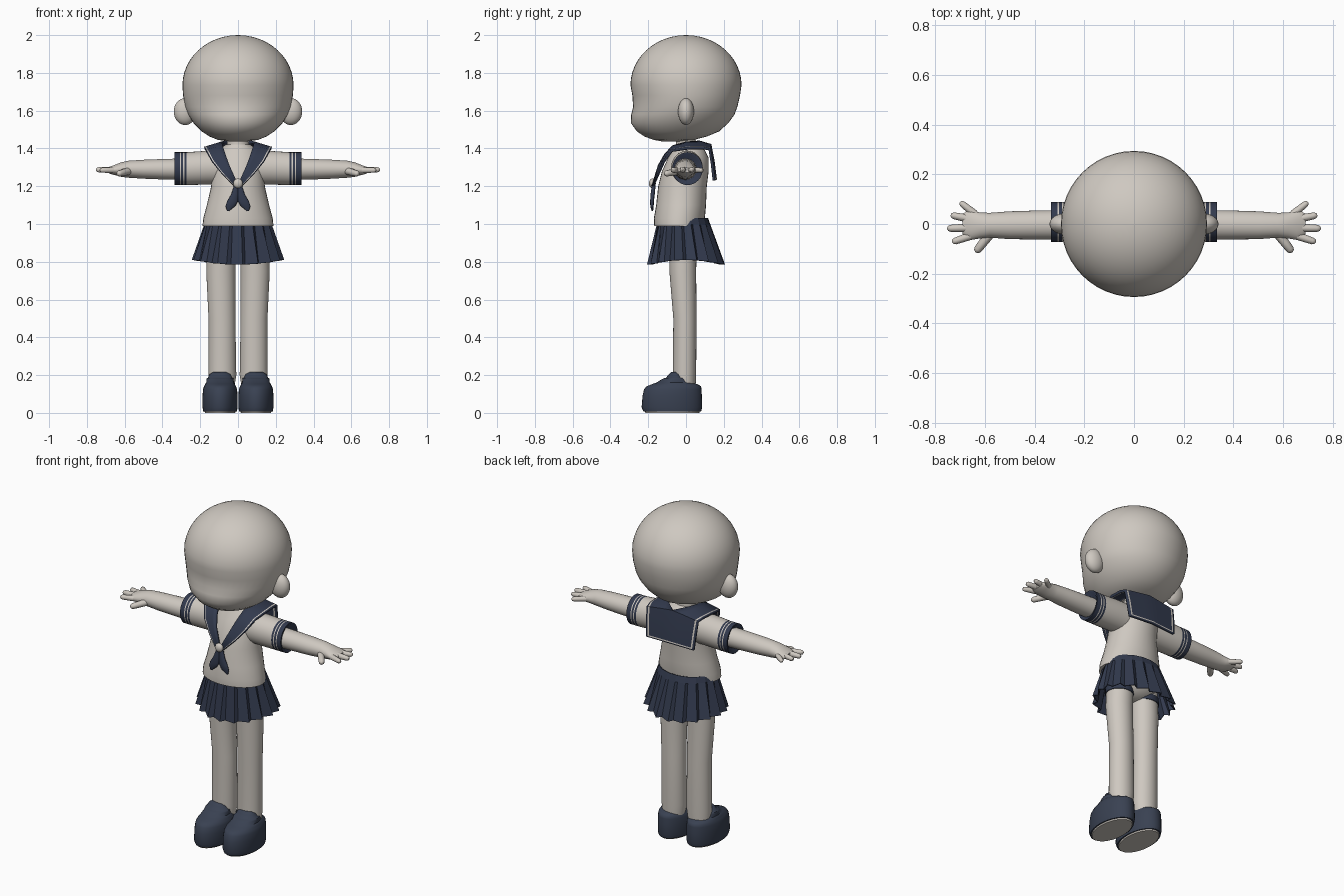
import bpy, bmesh, math
from mathutils import Vector

cube = bpy.data.objects.get("Cube")
if cube:
    bpy.data.objects.remove(cube, do_unlink=True)


def material(name, rgb):
    m = bpy.data.materials.new(name)
    m.use_nodes = True
    m.diffuse_color = (*rgb, 1)
    m.node_tree.nodes["Principled BSDF"].inputs["Base Color"].default_value = (*rgb, 1)
    return m


CREAM = material("warm_cream", (0.62, 0.58, 0.53))
NAVY = material("navy_cloth", (0.032, 0.042, 0.075))
SHOE = material("navy_leather", (0.041, 0.053, 0.084))


def finish(bm, name, mats, mirror=False, smooth=True, thick=0):
    bmesh.ops.recalc_face_normals(bm, faces=bm.faces)
    me = bpy.data.meshes.new(name)
    bm.to_mesh(me)
    bm.free()
    for m in mats:
        me.materials.append(m)
    if smooth:
        me.polygons.foreach_set("use_smooth", [True] * len(me.polygons))
        me.set_sharp_from_angle(angle=math.radians(50))
    ob = bpy.data.objects.new(name, me)
    bpy.context.collection.objects.link(ob)
    if mirror:
        ob.modifiers.new("mirror", "MIRROR").use_clip = True
    if thick:
        sol = ob.modifiers.new("thickness", "SOLIDIFY")
        sol.thickness, sol.offset = thick, 0
    return ob


def loft(name, rings, mats, axis="z", mirror=False, stripes=None, segs=32):
    """Rings are (position on axis, two centres, two radii), joined and capped."""
    bm = bmesh.new()
    loops = []
    for p, c1, c2, r1, r2 in rings:
        loop = []
        for i in range(segs):
            a = math.tau * i / segs
            u, v = c1 + r1 * math.cos(a), c2 + r2 * math.sin(a)
            loop.append(bm.verts.new((p, u, v) if axis == "x" else (u, v, p)))
        loops.append(loop)
    for k, (lo, hi) in enumerate(zip(loops, loops[1:])):
        for i in range(segs):
            j = (i + 1) % segs
            f = bm.faces.new((lo[i], lo[j], hi[j], hi[i]))
            f.material_index = stripes[k] if stripes else 0
    for k, loop in ((0, loops[0]), (-1, loops[-1])):
        bm.faces.new(loop).material_index = stripes[k] if stripes else 0
    return finish(bm, name, mats, mirror)


def depth_rings(rows, cx=0):
    """Rows of (z, front y, back y, half width) as loft rings."""
    return [(z, cx, (f + b) / 2, w, (b - f) / 2) for z, f, b, w in rows]


def ellipsoid(name, centre, radii, mat, mirror=False):
    bm = bmesh.new()
    bmesh.ops.create_uvsphere(bm, u_segments=32, v_segments=16, radius=1)
    for v in bm.verts:
        v.co = Vector([c + r * q for c, r, q in zip(centre, radii, v.co)])
    return finish(bm, name, [mat], mirror)


# Head: chin and cheeks from a profile, then a round crown
head = [(1.436, -.12, -.02, .04), (1.445, -.17, .04, .105), (1.463, -.22, .11, .15),
        (1.49, -.26, .175, .192), (1.535, -.292, .225, .236), (1.58, -.29, .257, .264),
        (1.62, -.28, .272, .28), (1.68, -.284, .286, .291)]
for k in range(13):
    a = math.pi / 2 * k / 12.1
    r = .294 * math.cos(a)
    head.append((1.735 + .265 * math.sin(a), -r, r, r))
loft("head", depth_rings(head), [CREAM], segs=48)
ellipsoid("ears", (.28, 0, 1.595), (.06, .042, .071), CREAM, True)
loft("neck", [(1.36, 0, 0, .06, .055), (1.48, 0, 0, .055, .05)], [CREAM])

# Blouse body and sleeves with striped cuffs
loft("blouse", depth_rings([
    (.99, -.168, .092, .188), (1.03, -.17, .1, .184), (1.1, -.158, .106, .165),
    (1.2, -.147, .11, .142), (1.28, -.127, .12, .137), (1.35, -.095, .12, .13),
    (1.39, -.07, .1, .11), (1.42, -.055, .07, .065)]), [CREAM])
cuff = [.272, .284, .29, .302, .308, .335]
sleeve = [(.05, .005, 1.3, .08, .09), (.17, .005, 1.298, .084, .089)]
sleeve += [(x, .008, 1.293, .081, .087) for x in cuff]
sleeve += [(.335, .008, 1.293, .072, .078), (.31, .008, 1.293, .05, .05)]
loft("sleeves", sleeve, [CREAM, NAVY], "x", True, [0, 0, 1, 0, 1, 0, 1, 1, 1])

# Arms, palms and fingers
loft("arms", [
    (.25, -.003, 1.29, .06, .058), (.4, -.004, 1.29, .058, .054), (.5, -.005, 1.29, .056, .05),
    (.58, -.005, 1.29, .05, .045), (.62, -.006, 1.288, .052, .038), (.655, -.004, 1.286, .06, .026),
    (.675, -.002, 1.285, .054, .02), (.69, 0, 1.285, .04, .013)], [CREAM], "x", True)


def finger(name, base, tip, radius):
    cu = bpy.data.curves.new(name, "CURVE")
    cu.dimensions = "3D"
    cu.bevel_depth, cu.bevel_resolution, cu.use_fill_caps = radius, 3, True
    sp = cu.splines.new("POLY")
    steps = [(0, 1.1), (.5, 1), (.85, .9), (.96, .65), (1, .25)]
    sp.points.add(len(steps) - 1)
    for pt, (t, r) in zip(sp.points, steps):
        pt.co = (*Vector(base).lerp(Vector(tip), t), 1)
        pt.radius = r
    cu.materials.append(CREAM)
    ob = bpy.data.objects.new(name, cu)
    bpy.context.collection.objects.link(ob)
    ob.modifiers.new("mirror", "MIRROR")


finger("thumbs", (.58, -.04, 1.28), (.637, -.113, 1.265), .018)
finger("index_fingers", (.65, -.045, 1.285), (.732, -.073, 1.285), .015)
finger("middle_fingers", (.65, -.015, 1.287), (.752, -.018, 1.287), .016)
finger("ring_fingers", (.65, .018, 1.287), (.738, .036, 1.287), .015)
finger("little_fingers", (.64, .04, 1.285), (.7, .088, 1.285), .014)

# Sailor collar: inner and outer edge pairs from the knot over the shoulder to the back
pairs = [((.004, -.17, 1.22), (.02, -.176, 1.2)), ((.045, -.142, 1.31), (.085, -.147, 1.265)),
         ((.065, -.11, 1.365), (.138, -.118, 1.33)), ((.08, -.07, 1.41), (.17, -.075, 1.388)),
         ((.085, 0, 1.43), (.178, .02, 1.402)), ((.07, .07, 1.435), (.175, .09, 1.402)),
         ((0, .128, 1.42), (.17, .125, 1.395)), ((0, .145, 1.33), (.165, .138, 1.32))]
pairs = [(Vector(a), Vector(b)) for a, b in pairs]
hem = (Vector((0, .157, 1.235)), Vector((.157, .148, 1.23)))
pairs += [tuple(p.lerp(q, t) for p, q in zip(pairs[-1], hem)) for t in (.87, .94, 1)]
columns = (0, .3, .6, .88, .94, 1)
bm = bmesh.new()
grid = [[bm.verts.new(a.lerp(b, t)) for t in columns] for a, b in pairs]
for r in range(len(grid) - 1):
    for c in range(len(columns) - 1):
        f = bm.faces.new((grid[r][c], grid[r][c + 1], grid[r + 1][c + 1], grid[r + 1][c]))
        edging = (c == 3 and r < 9) or (r == 8 and c < 4)
        f.material_index = 1 if edging else 0
finish(bm, "sailor_collar", [NAVY, CREAM], True, True, .014)

# Neckerchief tails and knot
loft("scarf_tails", [
    (1.215, .008, -.17, .01, .01), (1.16, .016, -.176, .019, .011), (1.12, .029, -.18, .029, .01),
    (1.095, .04, -.18, .026, .009), (1.068, .053, -.178, .005, .004)], [NAVY], mirror=True, segs=16)
ellipsoid("scarf_knot", (0, -.178, 1.215), (.025, .018, .026), CREAM)

# Pleated skirt: each pleat swells outward, then folds sharply back
bm = bmesh.new()
PLEATS, rows = 18, []
for t in (0, .15, 1):
    row = []
    for i in range(PLEATS * 2):
        fold = i % 2
        a = math.tau * (i // 2 + .78 * fold) / PLEATS
        grow = .028 * fold * t
        x = (.165 + .05 * t + grow) * math.cos(a)
        y = (.13 + .047 * t + grow) * math.sin(a) - .015 * (1 - t)
        bottom = .785 + .025 * math.cos(a) ** 2
        row.append(bm.verts.new((x, y, 1.03 + (bottom - 1.03) * t)))
    rows.append(row)
for lo, hi in zip(rows, rows[1:]):
    for i in range(len(lo)):
        j = (i + 1) % len(lo)
        bm.faces.new((lo[i], lo[j], hi[j], hi[i]))
finish(bm, "pleated_skirt", [NAVY], smooth=False, thick=.005)

# Hips, legs and the dark bands under the skirt
ellipsoid("hips", (0, -.01, .92), (.155, .1, .1), CREAM)
loft("legs", [
    (.08, .088, -.008, .06, .055), (.2, .083, -.008, .074, .062), (.5, .085, -.006, .071, .061),
    (.75, .091, -.017, .077, .071), (.92, .085, -.017, .075, .073)], [CREAM], mirror=True)
loft("thigh_bands", [(.83, .089, -.017, .08, .076), (.865, .088, -.017, .08, .077)],
     [NAVY], mirror=True)

# Loafers: body, stepped strap over the instep, tongue, pale sole
loft("loafers", depth_rings([
    (.008, -.226, .08, .089), (.03, -.235, .086, .093), (.09, -.23, .084, .093),
    (.125, -.222, .082, .09), (.14, -.21, .08, .085), (.148, -.19, .068, .08),
    (.158, -.165, .045, .077), (.16, -.157, .04, .073), (.178, -.128, .02, .072),
    (.184, -.115, .01, .07), (.186, -.106, 0, .064), (.205, -.09, -.02, .055),
    (.217, -.078, -.04, .035)], .095), [SHOE], mirror=True)
loft("soles", depth_rings([(0, -.215, .07, .08), (.009, -.217, .072, .082)], .095),
     [CREAM], mirror=True)
